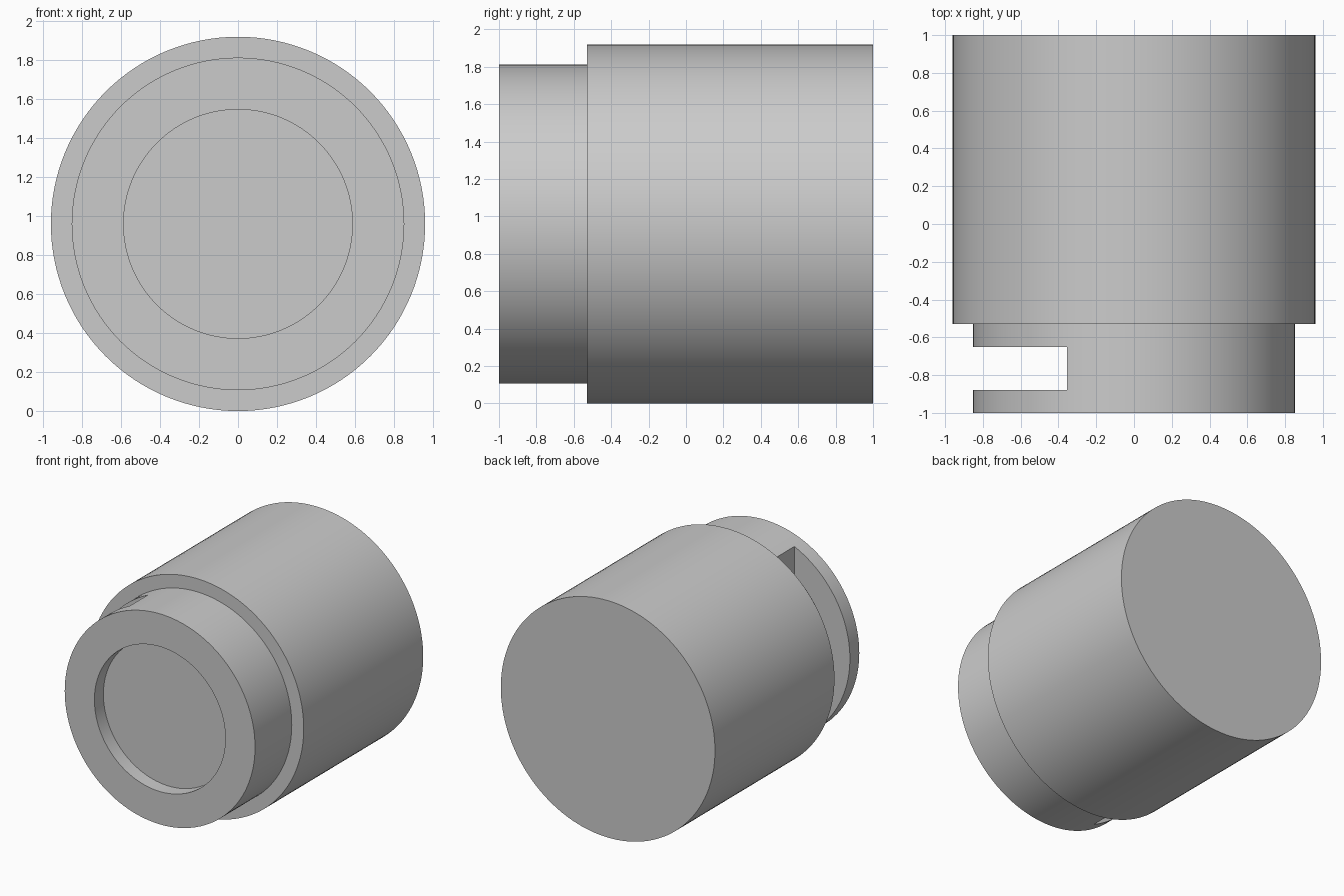
import bpy, bmesh, math
from mathutils import Vector, Matrix

cube = bpy.data.objects.get("Cube")
if cube:
    bpy.data.objects.remove(cube, do_unlink=True)

RADIUS = 0.96          # main barrel, also the height of the axis
NECK = 0.853
RECESS = 0.587
SEGMENTS = 128

# One plain grey for the whole part
grey = bpy.data.materials.new("plain_grey")
grey.use_nodes = True
colour = (0.6, 0.6, 0.6, 1)
grey.diffuse_color = colour
grey.node_tree.nodes["Principled BSDF"].inputs["Base Color"].default_value = colour


def add_object(name, bm):
    mesh = bpy.data.meshes.new(name)
    bmesh.ops.recalc_face_normals(bm, faces=bm.faces)
    bm.to_mesh(mesh)
    bm.free()
    mesh.materials.append(grey)
    obj = bpy.data.objects.new(name, mesh)
    bpy.context.collection.objects.link(obj)
    return obj


def lathe(name, profile):
    """Rings of (radius, y) around the horizontal axis, with flat end caps."""
    bm = bmesh.new()
    rings = []
    for r, y in profile:
        angles = [math.tau * i / SEGMENTS for i in range(SEGMENTS)]
        rings.append([bm.verts.new((r * math.cos(a), y, RADIUS + r * math.sin(a)))
                      for a in angles])
    for a, b in zip(rings, rings[1:]):
        for i in range(SEGMENTS):
            j = (i + 1) % SEGMENTS
            bm.faces.new((a[i], a[j], b[j], b[i]))
    bm.faces.new(rings[0])
    bm.faces.new(rings[-1])
    return add_object(name, bm)


# Stepped barrel: recess floor, recess wall, front rim, neck, shoulder, back
barrel = lathe("stepped_barrel", [
    (RECESS, -0.885), (RECESS, -1), (NECK, -1),
    (NECK, -0.53), (RADIUS, -0.53), (RADIUS, 1)])

# Flat-bottomed slot milled through one side of the neck
bm = bmesh.new()
bmesh.ops.create_cube(bm, size=1, matrix=Matrix.Translation(Vector((-0.855, -0.765, RADIUS)))
                      @ Matrix.Diagonal((1, 0.23, 2, 1)))
cutter = add_object("slot_cutter", bm)
cutter.hide_render = True

cut = barrel.modifiers.new("slot", "BOOLEAN")
cut.operation = "DIFFERENCE"
cut.solver = "EXACT"
cut.object = cutter
bpy.ops.object.select_all(action="DESELECT")
barrel.select_set(True)
bpy.context.view_layer.objects.active = barrel
bpy.ops.object.modifier_apply(modifier=cut.name)
bpy.data.objects.remove(cutter, do_unlink=True)

bpy.ops.object.shade_smooth_by_angle(angle=math.radians(30))
